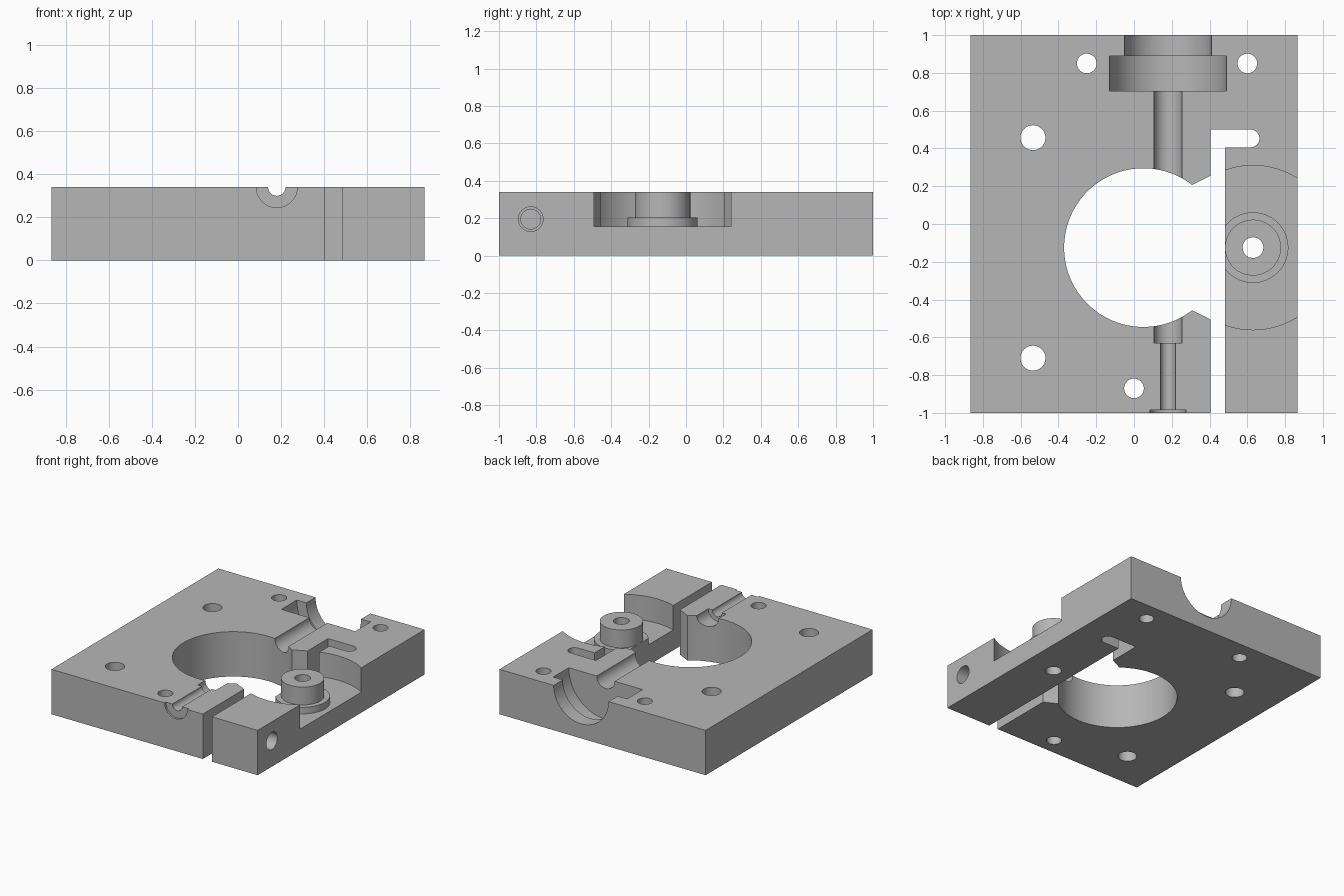
import bpy, bmesh
from math import radians
from mathutils import Matrix, Vector

default = bpy.data.objects.get("Cube")
if default:
    bpy.data.objects.remove(default, do_unlink=True)

H = 0.34          # plate thickness
MID_Y = -0.125    # shared centre line of bore and boss
BOSS_X = 0.63
GROOVE_X = 0.18

grey = bpy.data.materials.new("machined grey")
grey.use_nodes = True
grey.diffuse_color = (0.47, 0.47, 0.47, 1)
grey.node_tree.nodes["Principled BSDF"].inputs["Base Color"].default_value = (0.47, 0.47, 0.47, 1)


def make_object(name, bm):
    bmesh.ops.recalc_face_normals(bm, faces=bm.faces[:])
    mesh = bpy.data.meshes.new(name)
    bm.to_mesh(mesh)
    bm.free()
    mesh.materials.append(grey)
    obj = bpy.data.objects.new(name, mesh)
    bpy.context.collection.objects.link(obj)
    return obj


def prism(name, outline, z0, z1):
    bm = bmesh.new()
    face = bm.faces.new([bm.verts.new((x, y, z0)) for x, y in outline])
    top = bmesh.ops.extrude_face_region(bm, geom=[face])["geom"]
    bmesh.ops.translate(bm, vec=(0, 0, z1 - z0),
                        verts=[v for v in top if isinstance(v, bmesh.types.BMVert)])
    return make_object(name, bm)


def box(name, x0, x1, y0, y1, z0, z1):
    return prism(name, [(x0, y0), (x1, y0), (x1, y1), (x0, y1)], z0, z1)


def cylinder(name, start, end, radius, sides=96):
    a, b = Vector(start), Vector(end)
    turn = (b - a).to_track_quat('Z', 'Y').to_matrix().to_4x4()
    bm = bmesh.new()
    bmesh.ops.create_cone(bm, cap_ends=True, segments=sides, radius1=radius, radius2=radius,
                          depth=(b - a).length,
                          matrix=Matrix.Translation((a + b) / 2) @ turn)
    return make_object(name, bm)


def upright(name, x, y, radius, z0=-0.1, z1=H + 0.1, sides=96):
    return cylinder(name, (x, y, z0), (x, y, z1), radius, sides)


plate = box("clamp_plate", -0.865, 0.865, -1, 1, 0, H)


def combine(tool, operation='DIFFERENCE'):
    tool.hide_render = True
    mod = plate.modifiers.new(tool.name, 'BOOLEAN')
    mod.operation = operation
    mod.solver = 'EXACT'
    mod.object = tool
    bpy.context.view_layer.objects.active = plate
    bpy.ops.object.modifier_apply(modifier=mod.name)
    bpy.data.objects.remove(tool, do_unlink=True)


# Round side pocket with a stepped boss standing in it
combine(upright("side_pocket", BOSS_X, MID_Y, 0.435, z0=0.155, sides=128))
combine(upright("boss_base", BOSS_X, MID_Y, 0.187, 0.1, 0.205), 'UNION')
combine(upright("boss", BOSS_X, MID_Y, 0.148, 0.1, H), 'UNION')

# Large bore and its flared mouth
combine(upright("main_bore", 0.05, MID_Y, 0.42, sides=128))
half_mouth = [(0.2, 0.33), (0.305, 0.33), (0.405, 0.38), (0.44, 0.38)]
mouth = [(x, MID_Y + d) for x, d in half_mouth] + [(x, MID_Y - d) for x, d in reversed(half_mouth)]
combine(prism("bore_mouth", mouth, -0.1, H + 0.1))

# L-shaped clamping slit with a rounded end
slit = [(0.405, -1.1), (0.482, -1.1), (0.482, 0.406), (0.617, 0.406), (0.617, 0.5), (0.405, 0.5)]
combine(prism("clamp_slit", slit, -0.1, H + 0.1))
combine(upright("slit_end", 0.617, 0.453, 0.047, sides=48))

# Stepped half-round groove along the top
for i, (y0, y1, radius) in enumerate([
        (-1.1, -0.985, 0.095), (-1.05, -0.5, 0.04), (-0.63, -0.3, 0.075),
        (0.0, 0.8, 0.075), (0.705, 0.89, 0.31), (0.8, 1.1, 0.23)]):
    combine(cylinder(f"groove_{i}", (GROOVE_X, y0, H), (GROOVE_X, y1, H), radius))

# Vertical bolt holes
for i, (x, y, radius) in enumerate([
        (-0.25, 0.85, 0.052), (0.6, 0.85, 0.052), (0, -0.87, 0.052),
        (-0.535, 0.457, 0.066), (-0.535, -0.71, 0.066), (BOSS_X, MID_Y, 0.055)]):
    combine(upright(f"bolt_hole_{i}", x, y, radius, sides=48))

# Clamp screw hole: clearance in the jaw, narrower thread in the body
combine(cylinder("screw_clearance", (1, -0.83, 0.195), (0.45, -0.83, 0.195), 0.066, 48))
combine(cylinder("screw_thread", (0.45, -0.83, 0.195), (0.1, -0.83, 0.195), 0.053, 48))

bpy.ops.object.select_all(action='DESELECT')
plate.select_set(True)
bpy.context.view_layer.objects.active = plate
bpy.ops.object.shade_smooth_by_angle(angle=radians(30))
